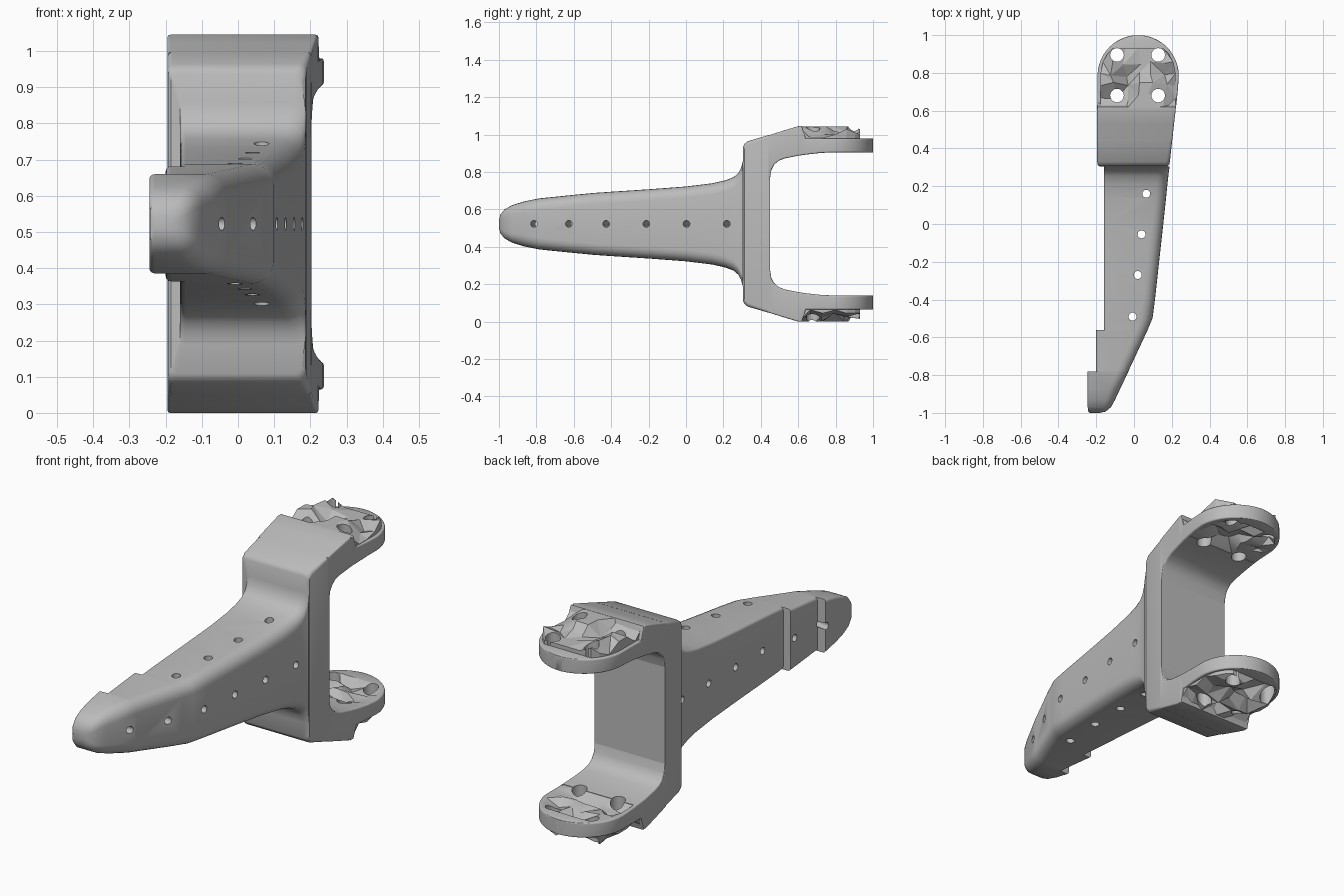
import bpy, bmesh, math, random
from mathutils import Matrix, Vector

if "Cube" in bpy.data.objects:
    bpy.data.objects.remove(bpy.data.objects["Cube"], do_unlink=True)

MID = 0.5225
grey = bpy.data.materials.new("matte_grey")
grey.use_nodes = True
grey.diffuse_color = (0.5, 0.5, 0.5, 1)
grey.node_tree.nodes["Principled BSDF"].inputs["Base Color"].default_value = (0.5, 0.5, 0.5, 1)


def finish(bm, name, flip=False):
    if flip:
        for v in bm.verts:
            v.co.z = 2 * MID - v.co.z
    bmesh.ops.recalc_face_normals(bm, faces=bm.faces)
    mesh = bpy.data.meshes.new(name)
    bm.to_mesh(mesh)
    bm.free()
    mesh.materials.append(grey)
    obj = bpy.data.objects.new(name, mesh)
    bpy.context.collection.objects.link(obj)
    return obj


def ring(y, xl, xr, z0, z1, r_left, r_right, steps=5):
    """Rounded rectangle across the part at depth y."""
    limit = 0.48 * min(xr - xl, z1 - z0)
    pts = []
    for i, (x, z, sx, sz) in enumerate([(xr, z1, -1, -1), (xl, z1, 1, -1),
                                        (xl, z0, 1, 1), (xr, z0, -1, 1)]):
        r = min(r_right if sx < 0 else r_left, limit)
        for k in range(steps + 1):
            a = math.pi / 2 * (i + k / steps)
            pts.append((x + sx * r + r * math.cos(a), y, z + sz * r + r * math.sin(a)))
    return pts


def loft(name, sections, flip=False):
    bm = bmesh.new()
    rings = [[bm.verts.new(p) for p in ring(*s)] for s in sections]
    n = len(rings[0])
    for a, b in zip(rings, rings[1:]):
        for i in range(n):
            j = (i + 1) % n
            bm.faces.new((a[i], a[j], b[j], b[i]))
    bm.faces.new(rings[0])
    bm.faces.new(rings[-1])
    return finish(bm, name, flip)


def drill(obj, holes):
    """Cut round holes given as (centre, axis, radius)."""
    bm = bmesh.new()
    for centre, axis, radius in holes:
        turn = Vector(axis).to_track_quat('Z', 'Y').to_matrix().to_4x4()
        bmesh.ops.create_cone(bm, cap_ends=True, segments=20, radius1=radius, radius2=radius,
                              depth=1.2, matrix=Matrix.Translation(centre) @ turn)
    cut(obj, finish(bm, "hole_cutter"))


def cut(obj, cutter):
    cutter.hide_render = True
    mod = obj.modifiers.new("holes", 'BOOLEAN')
    mod.operation = 'DIFFERENCE'
    mod.solver = 'EXACT'
    mod.use_self = True
    mod.object = cutter
    bpy.context.view_layer.objects.active = obj
    bpy.ops.object.modifier_apply(modifier=mod.name)
    bpy.data.objects.remove(cutter, do_unlink=True)


def smooth(obj, angle=32):
    bpy.ops.object.select_all(action='DESELECT')
    obj.select_set(True)
    bpy.context.view_layer.objects.active = obj
    bpy.ops.object.shade_smooth_by_angle(angle=math.radians(angle))


def lumps(name, base, level, seed, flip, y0=0.6, y1=0.93):
    """Closed patch with a flat base and a broken, faceted surface."""
    rnd = random.Random(seed)
    bm = bmesh.new()
    nx, ny = 6, 5
    top, low = {}, {}
    for i in range(nx + 1):
        for j in range(ny + 1):
            x, y = -0.18 + 0.4 * i / nx, y0 + (y1 - y0) * j / ny
            if 0 < i < nx and 0 < j < ny:
                x += rnd.uniform(-0.022, 0.022)
                y += rnd.uniform(-0.022, 0.022)
            d = Vector((x - 0.022, max(y - 0.785, 0)))
            if d.length > 0.2:
                d *= 0.2 / d.length
                x = 0.022 + d.x
                y = 0.785 + d.y if y > 0.785 else y
            top[i, j] = bm.verts.new((x, y, level(i, j, rnd)))
            low[i, j] = bm.verts.new((x, y, base))
    for i in range(nx):
        for j in range(ny):
            q = [(i, j), (i + 1, j), (i + 1, j + 1), (i, j + 1)]
            if rnd.random() < 0.5:
                q = q[1:] + q[:1]
            bm.faces.new([top[q[k]] for k in (0, 1, 2)])
            bm.faces.new([top[q[k]] for k in (0, 2, 3)])
            bm.faces.new([low[k] for k in reversed(q)])
    rim = ([(i, 0) for i in range(nx)] + [(nx, j) for j in range(ny)]
           + [(i, ny) for i in range(nx, 0, -1)] + [(0, j) for j in range(ny, 0, -1)])
    for a, b in zip(rim, rim[1:] + rim[:1]):
        bm.faces.new((low[a], low[b], top[b], top[a]))
    return finish(bm, name, flip)


# Tapering arm flaring into the upright frame: depth, left x, right x, half height, right radius
arm = [(-1, -.235, -.18, .02, .02), (-.993, -.243, -.15, .05, .03), (-.97, -.245, -.122, .078, .04),
       (-.93, -.245, -.1, .1, .05), (-.87, -.245, -.072, .119, .06), (-.782, -.245, -.03, .137, .06),
       (-.78, -.2, -.03, .137, .06), (-.562, -.2, .072, .159, .06), (-.56, -.16, .072, .159, .06),
       (-.5, -.16, .098, .165, .06), (-.4, -.16, .111, .172, .06), (-.2, -.16, .133, .185, .06),
       (0, -.16, .155, .2, .06), (.14, -.16, .17, .217, .06), (.21, -.16, .177, .233, .06),
       (.255, -.16, .182, .25, .055), (.28, -.16, .185, .272, .05), (.295, -.16, .187, .3, .04),
       (.304, -.16, .188, .335, .03), (.306, -.185, .178, .415, .025), (.313, -.193, .186, .428, .025),
       (.33, -.195, .19, .442, .02), (.45, -.195, .203, .477, .012)]
body = loft("arm_and_frame", [(y, xl, xr, MID - h, MID + h, .015, r) for y, xl, xr, h, r in arm])
tilt = (1, -0.13, 0)
drill(body, [((0.02 + 0.11 * y, y - 0.01, MID), tilt, 0.018)
             for y in (-.8, -.605, -.4, -.185, .03, .245)])
drill(body, [((x, y, MID), (0, 0, 1), 0.021)
             for x, y in ((.065, .16), (.04, -.055), (.02, -.27), (-.008, -.49))])
smooth(body)

# Jaw: depth, left x, right x, inner z, outer z, ending in a round plate
jaw = [(.44, -.195, .202, .74, .996), (.45, -.195, .203, .77, .999), (.456, -.195, .204, .81, 1.001),
       (.472, -.195, .206, .84, 1.006), (.495, -.195, .208, .86, 1.013), (.53, -.195, .212, .873, 1.024),
       (.6, -.195, .22, .887, 1.045), (.62, -.195, .222, .89, 1.045), (.64, -.194, .225, .893, .98),
       (.72, -.193, .233, .902, .98)]
for step in range(12):
    a = math.radians(7.7 * step)
    jaw.append((.785 + .215 * math.sin(a), .022 - .215 * math.cos(a),
                .022 + .215 * math.cos(a), .905, .98))

bolts = [((x, y, MID), (0, 0, 1), 0.036) for x in (-.09, .128) for y in (.68, .895)]


def outer_level(i, j, rnd):
    if j == 0:
        return 1.044
    if i in (0, 6) or j == 5:
        return rnd.choice((.982, 1.0, 1.03))
    return rnd.choice((.985, 1.0, 1.02, 1.044))


def inner_level(i, j, rnd):
    if i in (0, 6) or j in (0, 5):
        return .9
    return rnd.choice((.9, .92, .94))


# Upper and lower jaws with broken surfaces and bolt holes
for side, flip, seed in (("upper", False, 3), ("lower", True, 8)):
    plate = loft(side + "_jaw", [s + (.008, .008) for s in jaw], flip)
    cut(plate, lumps("recess_cutter", .86, inner_level, seed + 20, flip, .68, .94))
    crust = lumps(side + "_broken_surface", .95, outer_level, seed, flip)
    for part in (plate, crust):
        for v in part.data.vertices:
            v.co.z = min(max(v.co.z, 0), 2 * MID)
        bolts_z = [((c[0], c[1], .98 if not flip else .06), a, r) for c, a, r in bolts]
        drill(part, bolts_z)
    smooth(plate)
